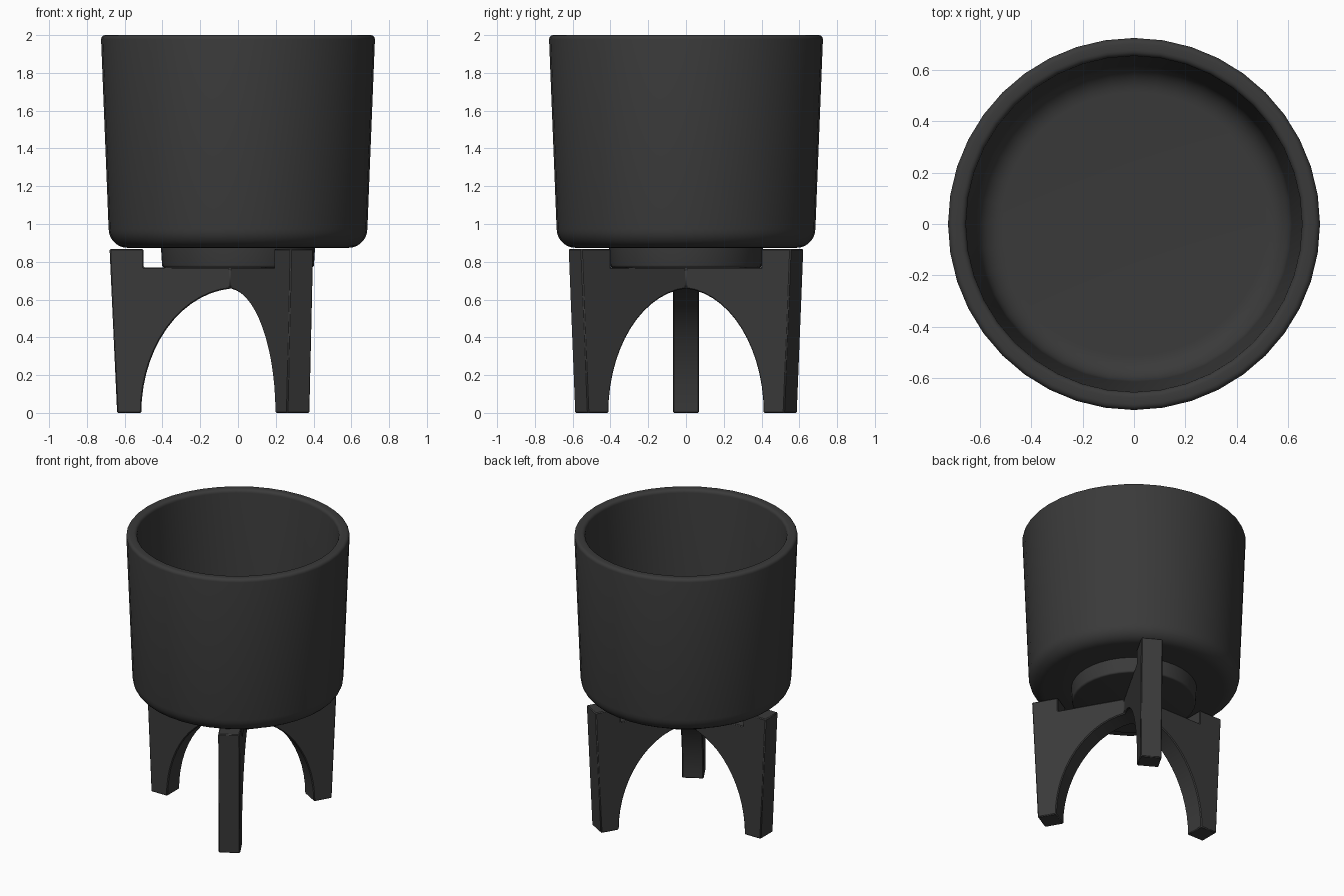
import bpy, bmesh, math

if "Cube" in bpy.data.objects:
    bpy.data.objects.remove(bpy.data.objects["Cube"])

charcoal = bpy.data.materials.new("charcoal")
charcoal.diffuse_color = (0.042, 0.042, 0.042, 1)
charcoal.use_nodes = True
charcoal.node_tree.nodes["Principled BSDF"].inputs["Base Color"].default_value = charcoal.diffuse_color


def add_object(name, bm, angle):
    bmesh.ops.recalc_face_normals(bm, faces=bm.faces)
    mesh = bpy.data.meshes.new(name)
    bm.to_mesh(mesh)
    bm.free()
    mesh.materials.append(charcoal)
    obj = bpy.data.objects.new(name, mesh)
    bpy.context.collection.objects.link(obj)
    bpy.ops.object.select_all(action='DESELECT')
    bpy.context.view_layer.objects.active = obj
    obj.select_set(True)
    bpy.ops.object.shade_smooth_by_angle(angle=math.radians(angle))
    return obj


def arc(cx, cz, rx, rz, a0, a1, n=6):
    """Points on an elliptical arc, angles in degrees."""
    angles = [math.radians(a0 + (a1 - a0) * i / n) for i in range(n + 1)]
    return [(cx + rx * math.cos(a), cz + rz * math.sin(a)) for a in angles]


# Pot: one closed section from foot centre, up the outside, over the rim, to the floor
profile = [(0, 0.77)]
profile += arc(0.39, 0.782, 0.012, 0.012, -90, 0, 3)       # foot lower edge
profile += [(0.408, 0.874)]
profile += arc(0.585, 0.974, 0.1, 0.1, -90, 0, 7)          # rounded outer base
profile += arc(0.703, 1.978, 0.022, 0.022, 0, 90, 4)       # outer rim
profile += arc(0.677, 1.978, 0.022, 0.022, 90, 180, 4)     # inner rim
profile += arc(0.515, 1.05, 0.1, 0.1, 0, -90, 7)           # rounded inner base
profile += [(0, 0.95)]

bm = bmesh.new()
verts = [bm.verts.new((r, 0, z)) for r, z in profile]
edges = [bm.edges.new(pair) for pair in zip(verts, verts[1:])]
bmesh.ops.spin(bm, geom=verts + edges, cent=(0, 0, 0), axis=(0, 0, 1),
               angle=math.tau, steps=40)
bmesh.ops.remove_doubles(bm, verts=bm.verts, dist=0.0005)
add_object("pot", bm, 40)

# Stand: three arched legs mitred together at the centre
HALF = 0.07
START = HALF / math.tan(math.radians(60))
RX, RZ = 0.512, 0.66
t0 = math.degrees(math.acos(START / RX))
side = arc(0, 0, RX, RZ, t0, 0, 14)                        # underside arch
crown = side[0][1]
side += [(0.64, 0), (0.68, 0.868), (0.5, 0.868), (0.5, 0.77), (START, 0.77)]

bm = bmesh.new()
for degrees in (60, 180, 300):
    c, s = math.cos(math.radians(degrees)), math.sin(math.radians(degrees))

    def point(r, w, z):
        return bm.verts.new((r * c - w * s, r * s + w * c, z))

    left = [point(r, HALF, z) for r, z in side]
    right = [point(r, -HALF, z) for r, z in side]
    bm.faces.new(left)
    bm.faces.new(right)
    for i in range(len(side) - 1):
        bm.faces.new((left[i], left[i + 1], right[i + 1], right[i]))
    # centre wedges closing the mitre above and below
    bm.faces.new((left[0], right[0], point(0, 0, crown)))
    bm.faces.new((left[-1], right[-1], point(0, 0, 0.77)))
bmesh.ops.remove_doubles(bm, verts=bm.verts, dist=0.0005)
stand = add_object("stand", bm, 30)

bevel = stand.modifiers.new("soft_edges", 'BEVEL')
bevel.width = 0.006
bevel.segments = 1
bevel.limit_method = 'ANGLE'
bevel.angle_limit = math.radians(50)
